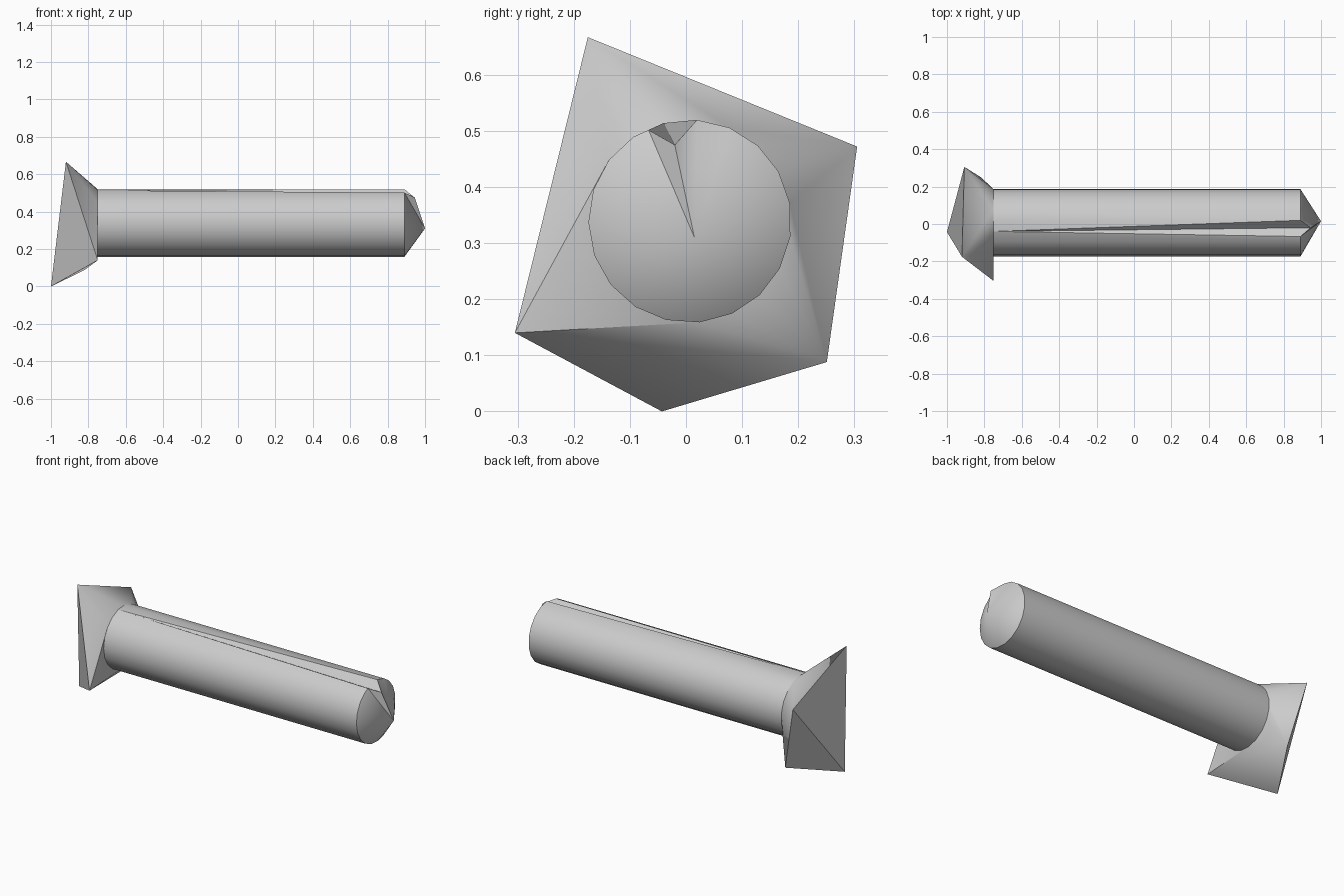
import bpy, bmesh, math
from mathutils import Vector

cube = bpy.data.objects.get("Cube")
if cube:
    bpy.data.objects.remove(cube, do_unlink=True)

# One plain metal grey
steel = bpy.data.materials.new("steel_grey")
steel.use_nodes = True
GREY = (0.6, 0.6, 0.6, 1)
steel.diffuse_color = GREY
steel.node_tree.nodes["Principled BSDF"].inputs["Base Color"].default_value = GREY

SIDES, RADIUS = 19, 0.181
CENTRE_Y, CENTRE_Z = 0.007, 0.339
COLLAR_X, END_X = -0.75, 0.89


def ring(bm, x):
    """Circle of vertices around the shaft axis, starting just beside the top."""
    verts = []
    for i in range(SIDES):
        a = math.radians(86) + math.tau * i / SIDES
        verts.append(bm.verts.new((x, CENTRE_Y + RADIUS * math.cos(a),
                                   CENTRE_Z + RADIUS * math.sin(a))))
    return verts


def finish(bm, name):
    bmesh.ops.recalc_face_normals(bm, faces=bm.faces)
    mesh = bpy.data.meshes.new(name)
    bm.to_mesh(mesh)
    bm.free()
    mesh.materials.append(steel)
    obj = bpy.data.objects.new(name, mesh)
    bpy.context.collection.objects.link(obj)
    bpy.ops.object.select_all(action='DESELECT')
    obj.select_set(True)
    bpy.context.view_layer.objects.active = obj
    bpy.ops.object.shade_smooth_by_angle(angle=math.radians(30))
    return obj


# Shaft with a pointed end; one end corner is pulled forward into a groove
bm = bmesh.new()
base, end = ring(bm, COLLAR_X), ring(bm, END_X)
apex = bm.verts.new((1.0, 0.015, 0.31))
groove = end[1]
groove_edge = bm.verts.new((groove.co + end[2].co) / 2)
groove.co = Vector((0.945, -0.02, 0.475))

for i in range(SIDES):
    j = (i + 1) % SIDES
    if i == 0:      # groove side nearest the top
        bm.faces.new((base[0], base[1], end[0]))
        bm.faces.new((base[1], groove, end[0]))
    elif i == 1:    # groove side towards the front
        bm.faces.new((base[1], groove_edge, groove))
        bm.faces.new((base[1], base[2], end[2], groove_edge))
    else:
        bm.faces.new((base[i], base[j], end[j], end[i]))

rim = end[:2] + [groove_edge] + end[2:]
for a, b in zip(rim, rim[1:] + rim[:1]):
    bm.faces.new((a, b, apex))
bm.faces.new(base)
finish(bm, "shaft")

# Irregular five-cornered head, tapering into the collar of the shaft
bm = bmesh.new()
ring(bm, COLLAR_X)
for corner in ((-0.92, -0.175, 0.667), (-0.907, 0.305, 0.472), (-0.82, 0.251, 0.088),
               (-0.75, -0.305, 0.14), (-1.0, -0.043, 0.0)):
    bm.verts.new(corner)
bmesh.ops.convex_hull(bm, input=bm.verts)
finish(bm, "head")
